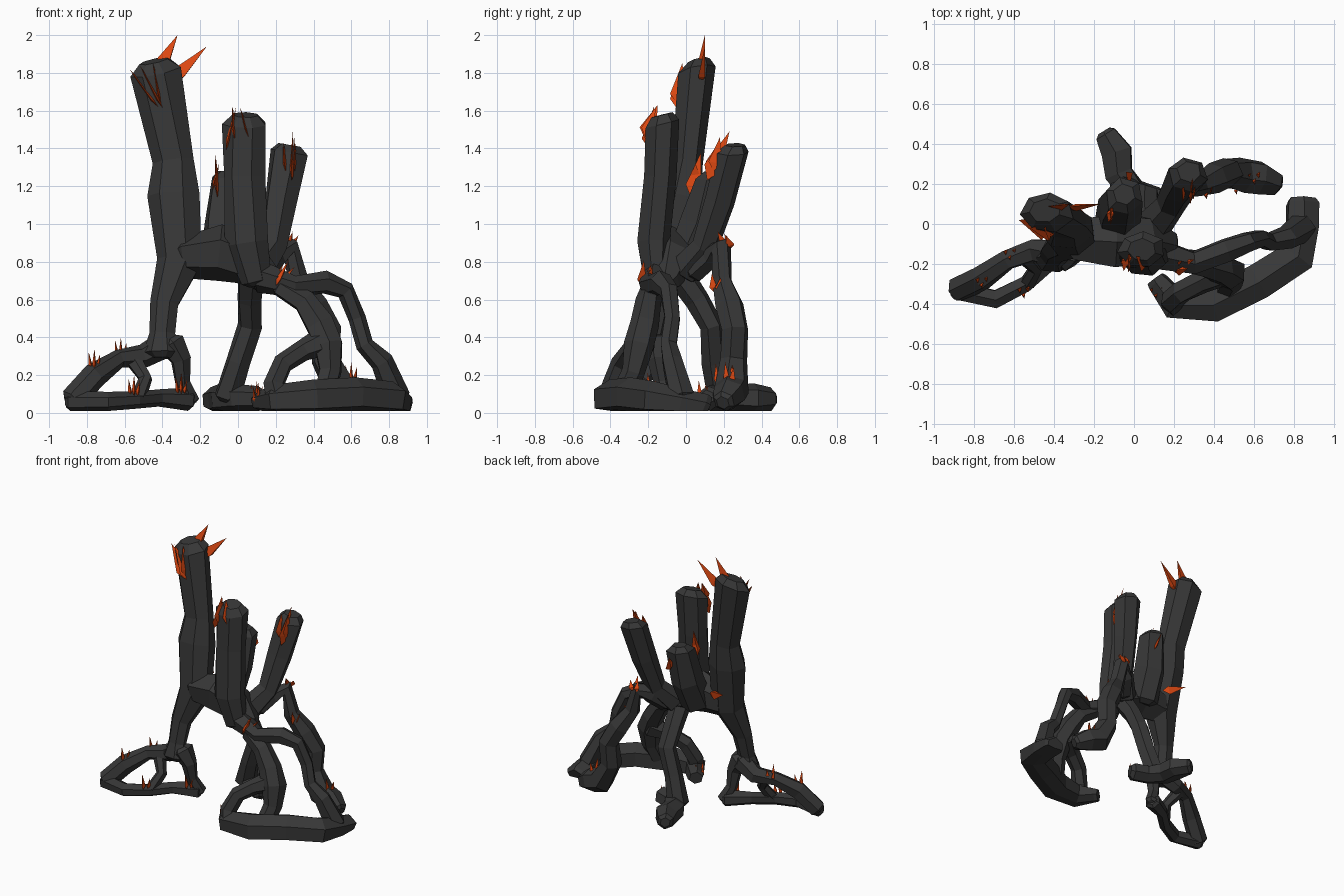
import bpy, bmesh, math, random
from mathutils import Vector

random.seed(4)


def material(name, rgb):
    m = bpy.data.materials.new(name)
    m.diffuse_color = (*rgb, 1)
    return m


CHARRED = material("charred bark", (0.038, 0.038, 0.038))
EMBER = material("ember orange", (0.72, 0.065, 0.006))


def finish(bm, name, mat):
    bmesh.ops.recalc_face_normals(bm, faces=bm.faces)
    me = bpy.data.meshes.new(name)
    bm.to_mesh(me)
    bm.free()
    me.materials.append(mat)
    bpy.context.collection.objects.link(bpy.data.objects.new(name, me))


def limb(name, path, sides=6, cap=0.6, squash=1.0, slope=0.0):
    """Faceted limb swept along (x, y, z, radius); squash thins it in y, slope tilts the first end."""
    pts = [Vector(p[:3]) for p in path]
    rad = [p[3] for p in path]
    # short narrowing ends
    d0, d1 = (pts[0] - pts[1]).normalized(), (pts[-1] - pts[-2]).normalized()
    pts = [pts[0] + d0 * rad[0] * 0.4] + pts + [pts[-1] + d1 * rad[-1] * 0.3]
    rad = [rad[0] * cap] + rad + [rad[-1] * cap]
    bm = bmesh.new()
    rings, u = [], None
    for i, p in enumerate(pts):
        t = ((pts[min(i + 1, len(pts) - 1)] - p).normalized()
             + (p - pts[max(i - 1, 0)]).normalized()).normalized()
        if u is None:
            u = t.cross(Vector((0.31, 0.95, 0.1)))
        u = (u - t * u.dot(t)).normalized()
        v = t.cross(u)
        ring = []
        for k in range(sides):
            a = 2 * math.pi * k / sides
            r = rad[i] * random.uniform(0.94, 1.1)
            q = p + (u * math.cos(a) + v * math.sin(a)) * r
            q.y = p.y + (q.y - p.y) * squash
            if i < 2:
                q.z += slope * (q.y - p.y)
            q.z = max(q.z, 0.01)
            ring.append(bm.verts.new(q))
        rings.append(ring)
    for a, b in zip(rings, rings[1:]):
        for k in range(sides):
            j = (k + 1) % sides
            bm.faces.new((a[k], a[j], b[j], b[k]))
    bm.faces.new(rings[0])
    bm.faces.new(rings[-1])
    finish(bm, name, CHARRED)


def spikes(name, items, across=0.3, deep=1.5):
    """Three-sided blades given as (base, tip, width)."""
    bm = bmesh.new()
    for base, tip, w in items:
        b, t = Vector(base), Vector(tip)
        d = (t - b).normalized()
        u = d.cross(Vector((0.2, 1, 0.15))).normalized()
        v = d.cross(u)
        u, v = u * w * across, v * w * deep
        b = b - d * 0.02
        ring = [bm.verts.new(b + (t - b) * 0.25 + o)
                for o in (u, -0.5 * u + 0.8 * v, -0.5 * u - 0.8 * v)]
        low, top = bm.verts.new(b), bm.verts.new(t)
        for k in range(3):
            p, q = ring[k], ring[(k + 1) % 3]
            bm.faces.new((p, q, top))
            bm.faces.new((q, p, low))
    finish(bm, name, EMBER)


# Upright broken trunks
limb("tall_trunk", [(-0.435, 0.06, 1.81, .135), (-0.335, 0.01, 1.33, .11),
                    (-0.335, -0.02, 1.15, .135), (-0.31, -0.08, 0.8, .125),
                    (-0.385, -0.13, 0.58, .075), (-0.40, -0.16, 0.42, .07),
                    (-0.40, -0.17, 0.32, .10)], 7, squash=.75, slope=.35)
limb("centre_trunk", [(0.035, -0.13, 1.53, .12), (0.03, -0.14, 1.25, .11),
                      (0.05, -0.17, 0.9, .115), (0.1, -0.16, 0.7, .085)], 7, squash=.75, slope=.3)
limb("back_trunk", [(-0.05, 0.14, 1.24, .095), (-0.07, 0.09, 1.0, .115),
                    (-0.08, 0.0, 0.8, .11)], slope=.2)
limb("right_trunk", [(0.27, 0.25, 1.38, .1), (0.225, 0.18, 1.12, .085),
                     (0.185, 0.1, 0.88, .075), (0.1, 0.0, 0.76, .09)], squash=.9, slope=.3)
limb("joining_hub", [(-0.29, -0.07, 0.83, .11), (-0.1, -0.08, 0.85, .14),
                     (0.05, -0.07, 0.8, .125), (0.18, -0.1, 0.7, .07)])

# Left looping roots
limb("left_upper_root", [(-0.38, -0.15, 0.37, .075), (-0.5, -0.13, 0.3, .06),
                         (-0.63, -0.18, 0.285, .05), (-0.76, -0.27, 0.2, .065),
                         (-0.88, -0.33, 0.07, .065)])
limb("left_lower_root", [(-0.89, -0.33, 0.06, .05), (-0.69, -0.375, 0.06, .05),
                         (-0.54, -0.3, 0.07, .045), (-0.42, -0.19, 0.08, .045),
                         (-0.26, -0.1, 0.07, .06)])
limb("left_link_root", [(-0.56, -0.15, 0.29, .045), (-0.49, -0.22, 0.18, .035),
                        (-0.53, -0.29, 0.08, .04)])
limb("left_inner_root", [(-0.36, -0.16, 0.37, .075), (-0.305, -0.15, 0.28, .055),
                         (-0.295, -0.13, 0.16, .04), (-0.25, -0.1, 0.06, .045)])

# Back leg and its lying foot
limb("back_leg", [(0.07, -0.04, 0.74, .07), (0.06, 0.06, 0.6, .065),
                  (0.065, 0.135, 0.46, .065), (0.0, 0.15, 0.27, .065),
                  (-0.06, 0.18, 0.08, .07)])
limb("back_foot", [(0.11, 0.12, 0.08, .065), (0.0, 0.16, 0.08, .07),
                   (-0.075, 0.25, 0.075, .075), (-0.085, 0.36, 0.07, .08),
                   (-0.14, 0.45, 0.07, .06)])

# Right front roots
limb("right_arch_root", [(0.12, -0.15, 0.72, .08), (0.3, -0.19, 0.67, .06),
                         (0.46, -0.13, 0.69, .06), (0.57, -0.09, 0.65, .05),
                         (0.63, -0.07, 0.5, .045), (0.67, -0.09, 0.36, .045),
                         (0.76, -0.07, 0.27, .06), (0.84, -0.02, 0.08, .075)])
limb("front_drop_root", [(0.22, -0.18, 0.67, .055), (0.35, -0.2, 0.59, .065),
                         (0.43, -0.22, 0.47, .08), (0.48, -0.25, 0.36, .08),
                         (0.49, -0.28, 0.22, .06), (0.46, -0.33, 0.1, .06)])
limb("front_loop_root", [(0.46, -0.23, 0.38, .08), (0.34, -0.29, 0.33, .055),
                         (0.24, -0.34, 0.26, .055), (0.19, -0.38, 0.15, .06),
                         (0.21, -0.4, 0.07, .07)])
limb("front_base_root", [(0.12, -0.29, 0.06, .055), (0.2, -0.4, 0.07, .085),
                         (0.4, -0.4, 0.08, .1), (0.62, -0.29, 0.09, .1),
                         (0.81, -0.17, 0.07, .1), (0.84, -0.02, 0.045, .085),
                         (0.84, 0.1, 0.02, .085)], cap=.85)

# Right back root
limb("right_back_root", [(0.14, 0.04, 0.75, .065), (0.2, 0.13, 0.83, .06),
                         (0.275, 0.19, 0.87, .055), (0.32, 0.19, 0.7, .055),
                         (0.4, 0.23, 0.57, .075), (0.47, 0.26, 0.44, .075),
                         (0.46, 0.25, 0.28, .075), (0.54, 0.24, 0.13, .09),
                         (0.63, 0.23, 0.1, .085), (0.71, 0.2, 0.06, .06)])

# Ember blades on the broken trunk tops
spikes("tall_trunk_crown", [
    ((-0.4, 0.08, 1.83), (-0.32, 0.1, 2.0), .045),
    ((-0.335, 0.08, 1.76), (-0.165, 0.1, 1.94), .045)], 1, .5)
spikes("tall_trunk_blades", [
    ((-0.42, -0.03, 1.62), (-0.575, 0.02, 1.82), .05),
    ((-0.4, -0.04, 1.62), (-0.52, -0.02, 1.84), .04),
    ((-0.41, -0.04, 1.65), (-0.45, -0.02, 1.85), .04)])
spikes("centre_trunk_blades", [
    ((-0.06, -0.19, 1.41), (-0.01, -0.17, 1.62), .04),
    ((-0.02, -0.21, 1.47), (-0.03, -0.15, 1.63), .04),
    ((0.05, -0.21, 1.48), (0.01, -0.16, 1.62), .03)])
spikes("back_trunk_blades", [
    ((-0.11, 0.03, 1.16), (-0.12, 0.08, 1.38), .035),
    ((-0.13, 0.05, 1.2), (-0.1, 0.05, 1.32), .035),
    ((-0.02, 0.22, 1.12), (-0.04, 0.26, 1.22), .03)])
spikes("rear_side_blade", [((-0.25, 0.05, 0.92), (-0.39, 0.11, 0.97), .04)], 1, .5)
spikes("right_trunk_blades", [
    ((0.285, 0.12, 1.25), (0.29, 0.23, 1.49), .04),
    ((0.25, 0.14, 1.3), (0.24, 0.18, 1.44), .035),
    ((0.3, 0.15, 1.3), (0.3, 0.18, 1.46), .03)])


# Small tufts along the roots
def tuft(name, x, y, z, h=0.09, lean=(0.0, 0.0), width=.02):
    spikes(name, [((x + dx, y + dy, z), (x + dx * 1.5 + lean[0], y + dy * 1.5 + lean[1], z + h * k), width)
                  for dx, dy, k in ((-.02, .01, .8), (0, -.015, 1), (.02, .015, .7))], .6, 1)


tuft("hub_tuft", 0.21, -0.22, 0.69, 0.12, (0.06, 0.02), .03)
tuft("hump_tuft", 0.27, 0.22, 0.89, 0.07, (0.02, -0.03), .03)
tuft("back_root_tuft", 0.36, 0.16, 0.66, 0.08, width=.025)
for i, (x, y, z) in enumerate(((-0.76, -0.29, 0.25), (-0.62, -0.15, 0.31), (-0.55, -0.34, 0.11),
                               (-0.3, -0.18, 0.12), (0.1, 0.09, 0.08), (0.51, 0.18, 0.17),
                               (0.6, 0.23, 0.18), (0.11, -0.34, 0.07))):
    tuft("root_tuft_%d" % (i + 1), x, y, z)
